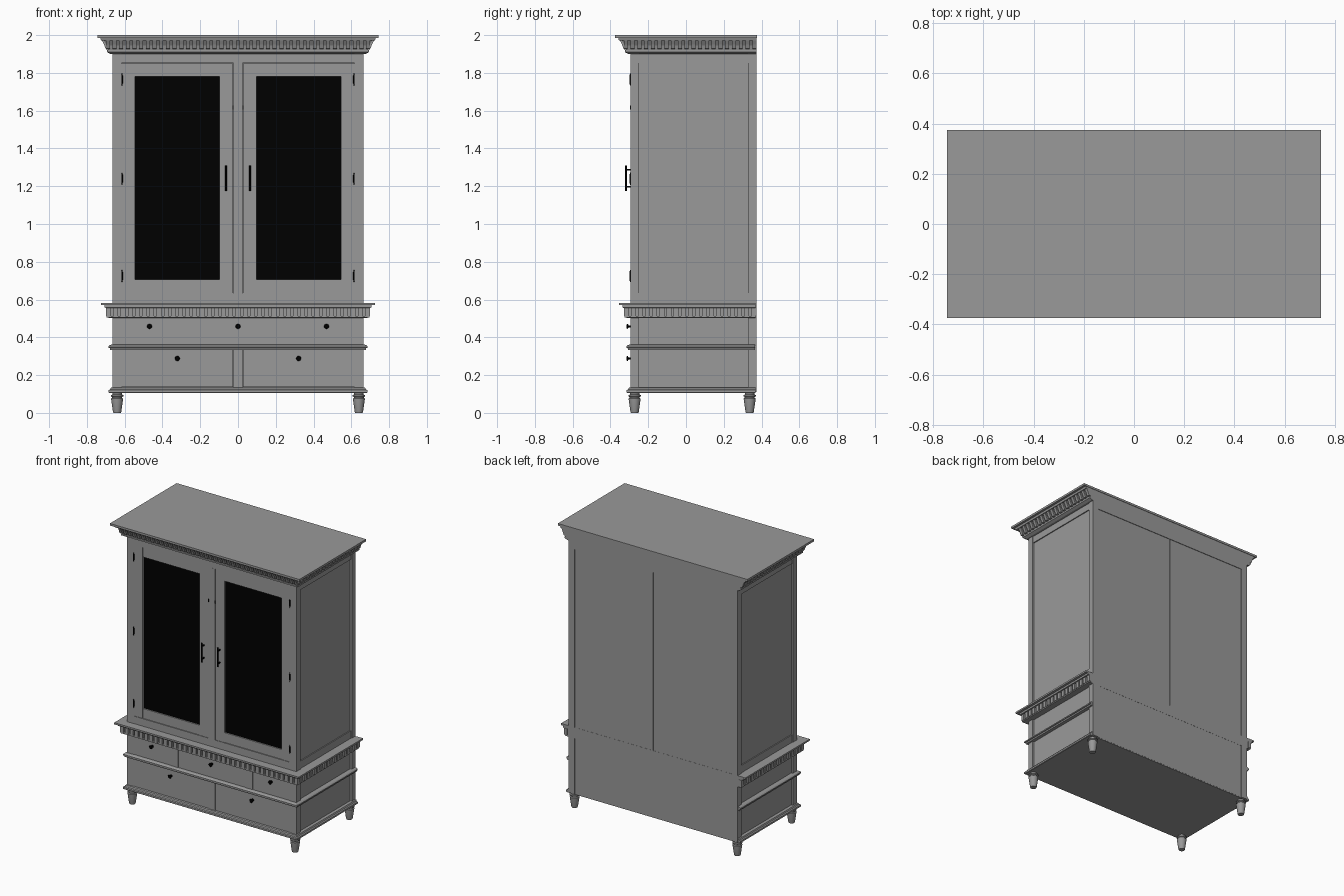
import bpy, bmesh, math
from mathutils import Matrix

if "Cube" in bpy.data.objects:
    bpy.data.objects.remove(bpy.data.objects["Cube"])

black = bpy.data.materials.new("black")
black.diffuse_color = (0.0, 0.0, 0.0, 1)
black.use_nodes = True
black.node_tree.nodes["Principled BSDF"].inputs["Base Color"].default_value = black.diffuse_color
grey = bpy.data.materials.new("dark_grey_paint")
grey.diffuse_color = (0.32, 0.32, 0.32, 1)
grey.use_nodes = True
grey.node_tree.nodes["Principled BSDF"].inputs["Base Color"].default_value = grey.diffuse_color

W, F, B = 0.665, -0.295, 0.372   # body half width, front, back


def finish(bm, name, mat=grey):
    bmesh.ops.recalc_face_normals(bm, faces=bm.faces[:])
    me = bpy.data.meshes.new(name)
    bm.to_mesh(me)
    bm.free()
    ob = bpy.data.objects.new(name, me)
    bpy.context.collection.objects.link(ob)
    me.materials.append(mat)
    return ob


def add_box(bm, x0, x1, y0, y1, z0, z1):
    m = Matrix.Translation(((x0 + x1) / 2, (y0 + y1) / 2, (z0 + z1) / 2)) @ \
        Matrix.Diagonal((abs(x1 - x0), abs(y1 - y0), abs(z1 - z0), 1))
    bmesh.ops.create_cube(bm, size=1, matrix=m)


def boxes(name, items, mat=grey):
    bm = bmesh.new()
    for b in items:
        add_box(bm, *b)
    return finish(bm, name, mat)


# moulding wrapped round front and sides, flat at the back
def moulding(name, profile, back=0.375):
    bm = bmesh.new()
    rings = []
    for o, z in profile:
        x, y = W + o, F - o
        rings.append([bm.verts.new(p) for p in
                      ((-x, y, z), (x, y, z), (x, back, z), (-x, back, z))])
    for a, b in zip(rings, rings[1:]):
        for i in range(4):
            j = (i + 1) % 4
            bm.faces.new((a[i], a[j], b[j], b[i]))
    bm.faces.new(rings[0])
    bm.faces.new(rings[-1])
    return finish(bm, name)


# row of teeth on front and both sides; profile is (offset, z), closed
def dentils(name, profile, inset, pitch=0.035, width=0.021):
    bm = bmesh.new()

    def tooth(place):
        ends = [[bm.verts.new(place(s * width / 2, o, z)) for o, z in profile] for s in (-1, 1)]
        n = len(profile)
        for i in range(n):
            j = (i + 1) % n
            bm.faces.new((ends[0][i], ends[0][j], ends[1][j], ends[1][i]))
        bm.faces.new(ends[0])
        bm.faces.new(ends[1])

    half = W + inset
    n = round(2 * half / pitch)
    for i in range(n + 1):
        c = -half + 2 * half * i / n
        tooth(lambda t, o, z: (c + t, F - o, z))
    y0, y1 = F - inset, B - width / 2
    n = round((y1 - y0) / pitch)
    for i in range(n + 1):
        c = y0 + (y1 - y0) * i / n
        for s in (-1, 1):
            tooth(lambda t, o, z: (s * (W + o), c + t, z))
    return finish(bm, name)


def lathe(name, profile, matrix, mat=grey, steps=24):
    bm = bmesh.new()
    vs = [bm.verts.new((r, 0, z)) for r, z in profile]
    es = [bm.edges.new(p) for p in zip(vs, vs[1:])]
    bmesh.ops.spin(bm, geom=vs + es, axis=(0, 0, 1), cent=(0, 0, 0),
                   angle=2 * math.pi, steps=steps, use_duplicate=False)
    bmesh.ops.remove_doubles(bm, verts=bm.verts[:], dist=1e-5)
    bm.transform(matrix)
    ob = finish(bm, name, mat)
    bpy.context.view_layer.objects.active = ob
    ob.select_set(True)
    bpy.ops.object.shade_smooth_by_angle(angle=math.radians(35))
    ob.select_set(False)
    return ob


# carcass: inner core, corner posts and rails
boxes("carcass_core", [(-W + 0.012, W - 0.012, -0.262, B - 0.012, 0.11, 1.98)])
boxes("corner_posts", [(s * (W - 0.048), s * W, y0, y1, 0.11, 1.98)
                       for s in (-1, 1) for y0, y1 in ((F, -0.25), (0.328, B))])
rails = []
for z0, z1 in ((1.852, 1.98), (0.56, 0.635), (0.11, 0.135)):
    rails.append((-0.617, 0.617, F + 0.001, -0.25, z0, z1))
    for s in (-1, 1):
        rails.append((s * (W - 0.03), s * (W - 0.005), -0.25, 0.328, z0, z1))
boxes("rails", rails)
boxes("upper_centre_post", [(-0.025, 0.025, F, -0.25, 0.635, 1.852)])
boxes("drawer_dividers", [(s * 0.265, s * 0.32, F, -0.25, 0.36, 0.51) for s in (-1, 1)]
      + [(-0.025, 0.025, F, -0.25, 0.13, 0.34)])

# back: two upper boards, one lower board and top rail
boxes("back_boards", [(-0.617, -0.0005, 0.34, 0.368, 0.57, 1.87), (0.0005, 0.617, 0.34, 0.368, 0.57, 1.87),
                      (-0.617, 0.617, 0.34, 0.368, 0.11, 0.57)])
boxes("back_top_rail", [(-0.617, 0.617, 0.34, B, 1.85, 1.98)])

# crown, waist and base mouldings
moulding("crown", [(0.01, 1.9), (0.028, 1.91), (0.028, 1.92), (0.022, 1.922), (0.028, 1.945),
                   (0.045, 1.972), (0.06, 1.972), (0.064, 1.985), (0.08, 1.985), (0.08, 2.0)], B)
moulding("crown_top", [(0.08, 1.985), (0.08, 2.0)])
dentils("crown_dentils", [(0.015, 1.925), (0.036, 1.928), (0.044, 1.95), (0.056, 1.974), (0.015, 1.974)], 0.024)
moulding("waist", [(0.0, 0.503), (0.03, 0.504), (0.03, 0.512), (0.018, 0.514), (0.018, 0.555),
                   (0.042, 0.557), (0.042, 0.57), (0.06, 0.57), (0.06, 0.582)], B - 0.003)
dentils("waist_dentils", [(0.01, 0.512), (0.033, 0.512), (0.033, 0.557), (0.01, 0.557)], 0.02, 0.038, 0.025)
moulding("middle_band", [(0, 0.334), (0.012, 0.334), (0.014, 0.343), (0.02, 0.345),
                         (0.02, 0.353), (0.012, 0.36), (0, 0.362)], B - 0.006)
moulding("base_band", [(0.016, 0.105), (0.02, 0.108), (0.02, 0.12), (0.012, 0.124), (0.008, 0.133),
                       (0, 0.135)], B - 0.005)

# turned feet
foot = [(0, 0), (0.02, 0), (0.022, 0.006), (0.031, 0.068), (0.032, 0.076), (0.026, 0.08),
        (0.026, 0.084), (0.033, 0.088), (0.033, 0.094), (0.025, 0.097), (0.025, 0.108), (0, 0.108)]
for sx in (-1, 1):
    for y in (-0.272, 0.337):
        lathe("foot", foot, Matrix.Translation((sx * 0.64, y, 0)))

# doors: frame, dark glass, bar handle and hinges
fy = F + 0.003
for s in (-1, 1):
    a, b, z0, z1 = 0.026, 0.616, 0.636, 1.851
    boxes("door_frame", [(s * a, s * 0.098, fy, -0.262, z0, z1), (s * 0.545, s * b, fy, -0.262, z0, z1),
                         (s * 0.098, s * 0.545, fy + 0.003, -0.262, z0, 0.705),
                         (s * 0.098, s * 0.545, fy + 0.003, -0.262, 1.782, z1)])
    boxes("door_glass", [(s * 0.098, s * 0.545, -0.28, -0.264, 0.705, 1.782)], black)
    bar = [(0, 0), (0.005, 0), (0.005, 0.135), (0, 0.135)]
    lathe("handle_bar", bar, Matrix.Translation((s * 0.063, -0.317, 1.175)), black, 12)
    boxes("handle_mounts", [(s * 0.059, s * 0.067, -0.317, fy, z - 0.004, z + 0.004) for z in (1.197, 1.287)], black)
    for z in (0.725, 1.24, 1.765):
        hinge = [(0, -0.033), (0.002, -0.03), (0.004, -0.02), (0.004, 0.02), (0.002, 0.03), (0, 0.033)]
        lathe("hinge", hinge, Matrix.Translation((s * 0.614, -0.295, z)), black, 12)
    boxes("door_catch", [(s * 0.023, s * 0.028, F - 0.001, -0.28, 1.605, 1.627)], black)

# drawers and knobs
knob = [(0, 0), (0.009, 0), (0.005, 0.004), (0.005, 0.012), (0.012, 0.015), (0.013, 0.019), (0.01, 0.022), (0, 0.023)]
for x0, x1, z0, z1, kz in ((-0.616, -0.321, 0.362, 0.502, 0.458), (-0.264, 0.264, 0.362, 0.502, 0.458),
                           (0.321, 0.616, 0.362, 0.502, 0.458), (-0.616, -0.026, 0.136, 0.333, 0.288),
                           (0.026, 0.616, 0.136, 0.333, 0.288)):
    boxes("drawer_front", [(x0, x1, fy, -0.262, z0, z1)])
    lathe("drawer_knob", knob, Matrix.Translation(((x0 + x1) / 2, fy, kz)) @ Matrix.Rotation(math.pi / 2, 4, 'X'), black)
